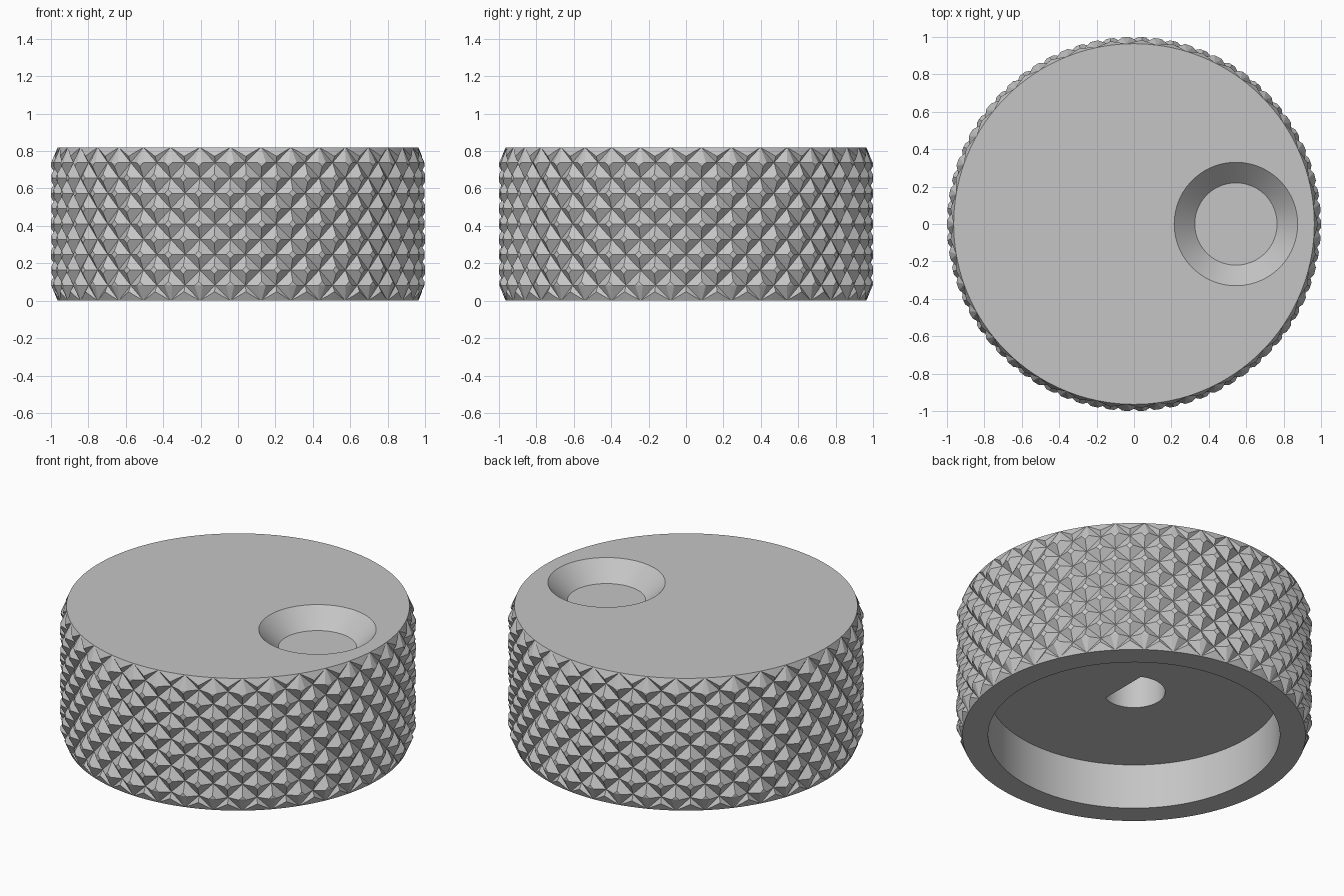
import bpy, bmesh
from math import pi, sin, cos, acos

default = bpy.data.objects.get("Cube")
if default:
    bpy.data.objects.remove(default, do_unlink=True)

HEIGHT = 0.82
COLS, ROWS = 37, 5            # diamonds around and up the grip
PITCH = HEIGHT / ROWS
VALLEY, PEAK, RIM = 0.965, 1.012, 0.964
TAPER = 0.085

grey = bpy.data.materials.new("plain_grey")
grey.use_nodes = True
grey.diffuse_color = (0.56, 0.56, 0.56, 1)
grey.node_tree.nodes["Principled BSDF"].inputs["Base Color"].default_value = (0.56, 0.56, 0.56, 1)


def finish(name, bm):
    bmesh.ops.recalc_face_normals(bm, faces=bm.faces)
    mesh = bpy.data.meshes.new(name)
    bm.to_mesh(mesh)
    bm.free()
    mesh.materials.append(grey)
    obj = bpy.data.objects.new(name, mesh)
    bpy.context.collection.objects.link(obj)
    return obj


def stack(name, rings):
    """Closed solid from rings of points, capped at both ends."""
    bm = bmesh.new()
    loops = [[bm.verts.new(p) for p in ring] for ring in rings]
    n = len(loops[0])
    for low, high in zip(loops, loops[1:]):
        for i in range(n):
            j = (i + 1) % n
            bm.faces.new((low[i], low[j], high[j], high[i]))
    bm.faces.new(loops[0])
    bm.faces.new(loops[-1])
    return finish(name, bm)


def lathe(name, profile, sides, x=0.0):
    return stack(name, [[(x + r * cos(2 * pi * i / sides), r * sin(2 * pi * i / sides), z)
                         for i in range(sides)] for r, z in profile])


def knurled_solid(name):
    """Column of alternating peaks and valleys, one row longer at each end."""
    bm = bmesh.new()
    n, levels = 2 * COLS, 2 * (ROWS + 2) + 1
    grid = []
    for r in range(levels):
        row = []
        for c in range(n):
            a = pi * c / COLS
            radius = VALLEY if (r + c) % 2 else PEAK
            row.append(bm.verts.new((radius * cos(a), radius * sin(a), PITCH * (r / 2 - 1))))
        grid.append(row)
    for r in range(levels - 1):
        for c in range(n):
            d = (c + 1) % n
            p, q, s, t = grid[r][c], grid[r][d], grid[r + 1][d], grid[r + 1][c]
            # grooves always run from valley to valley
            tris = ((p, q, s), (p, s, t)) if (r + c) % 2 else ((p, q, t), (q, s, t))
            for tri in tris:
                bm.faces.new(tri)
    bm.faces.new(grid[0])
    bm.faces.new(grid[-1])
    return finish(name, bm)


# Knurled grip body
knob = knurled_solid("knob_body")

# Envelope that trims the peaks and tapers both ends
envelope = lathe("envelope_cutter", [(RIM, 0), (1, TAPER), (1, HEIGHT - TAPER), (RIM, HEIGHT)], 4 * COLS)

# Finger dimple in the top: 45 degree cone with a flat floor
dimple = lathe("dimple_cutter", [(0.22, HEIGHT - 0.11), (0.33, HEIGHT), (0.33, HEIGHT + 0.1)], 96, 0.545)

# Wide recess underneath
recess = lathe("recess_cutter", [(0.82, -0.1), (0.82, 0.28)], 128)

# D-shaped shaft hole above the recess
HOLE_R, FLAT_X, STEPS = 0.175, 0.08, 48
start = acos(FLAT_X / HOLE_R)
angles = [start + (2 * pi - 2 * start) * i / STEPS for i in range(STEPS + 1)]
shaft = stack("shaft_hole_cutter", [[(HOLE_R * cos(a), HOLE_R * sin(a), z) for a in angles]
                                    for z in (0.2, 0.68)])

# Cut everything and bake the result
bpy.ops.object.select_all(action='DESELECT')
knob.select_set(True)
bpy.context.view_layer.objects.active = knob
for cutter, operation in ((envelope, 'INTERSECT'), (dimple, 'DIFFERENCE'),
                          (recess, 'DIFFERENCE'), (shaft, 'DIFFERENCE')):
    cutter.hide_render = True
    mod = knob.modifiers.new(cutter.name, 'BOOLEAN')
    mod.operation = operation
    mod.solver = 'EXACT'
    mod.object = cutter
    bpy.ops.object.modifier_apply(modifier=mod.name)
    bpy.data.objects.remove(cutter, do_unlink=True)

# Smooth round walls, crisp facets
bpy.ops.object.shade_smooth_by_angle(angle=0.2)
